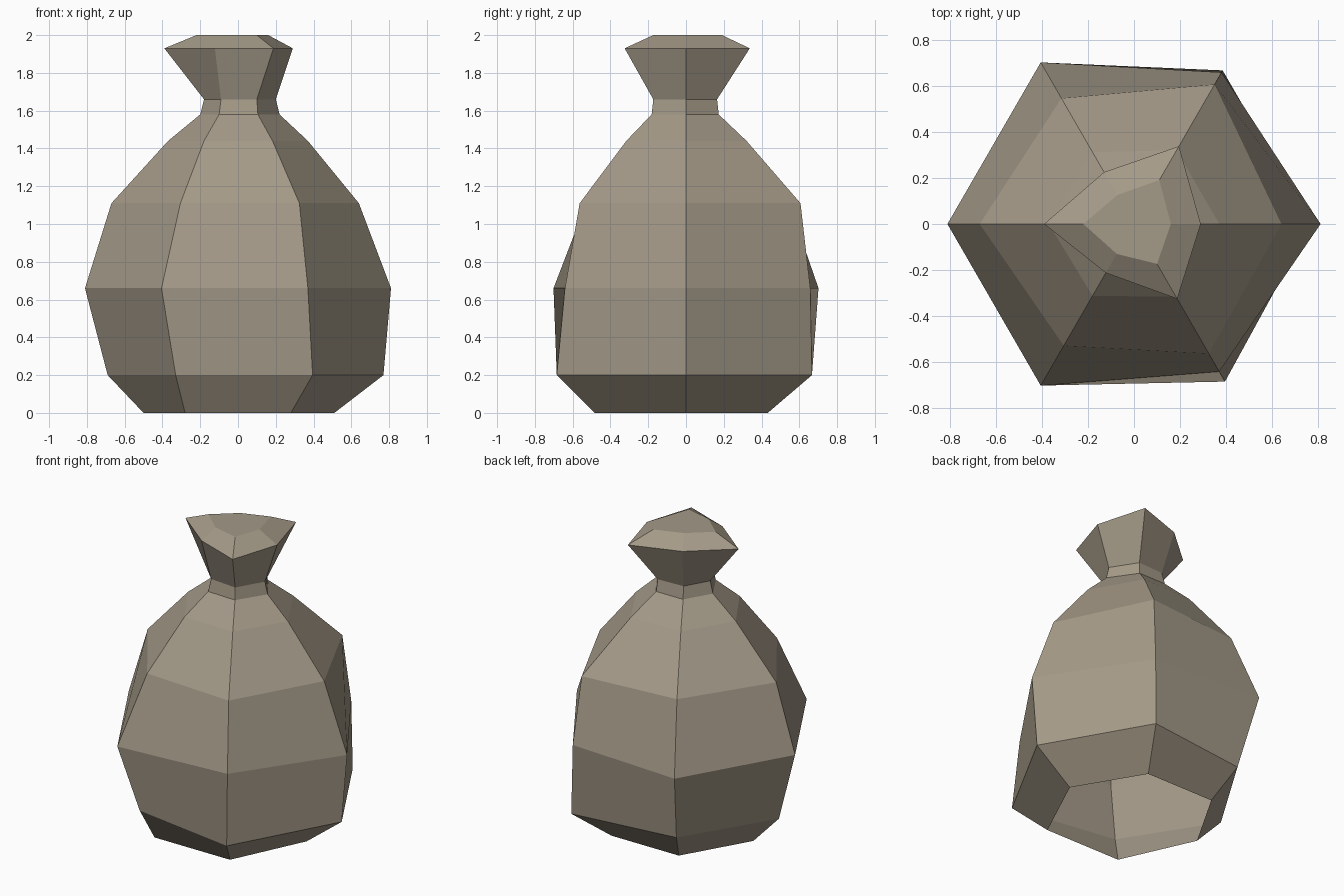
import bpy
import bmesh
from math import cos, sin, tau

if "Cube" in bpy.data.objects:
    bpy.data.objects.remove(bpy.data.objects["Cube"], do_unlink=True)

# Cloth colour
cloth = bpy.data.materials.new("tan cloth")
cloth.use_nodes = True
colour = (0.37, 0.32, 0.245, 1)
cloth.diffuse_color = colour
shader = cloth.node_tree.nodes["Principled BSDF"]
shader.inputs["Base Color"].default_value = colour
shader.inputs["Roughness"].default_value = 0.9

# Ring heights, then one radius profile for each corner of the six-sided sack
heights = (0, .2, .66, 1.11, 1.44, 1.58, 1.66, 1.93, 2)
profiles = {
    "left": (.51, .77, .81, .64, .37, .22, .20, .29, .16),
    "back left": (.5, .77, .76, .70, .37, .20, .19, .39, .22),
    "back right": (.5, .67, .81, .63, .36, .20, .18, .26, .145),
    "right": (.50, .69, .81, .67, .37, .20, .18, .39, .22),
    "front right": (.56, .66, .81, .61, .36, .20, .18, .245, .15),
    "front left": (.56, .79, .74, .65, .365, .21, .20, .375, .20),
}
sides = len(profiles)

bm = bmesh.new()
columns = []
for i, radii in enumerate(profiles.values()):
    c, s = cos(tau * i / sides), sin(tau * i / sides)
    columns.append([bm.verts.new((r * c, r * s, z)) for r, z in zip(radii, heights)])

# Walls: the fold in each panel mirrors between front and back
for i, near in enumerate(columns):
    far = columns[(i + 1) % sides]
    for k in range(len(heights) - 1):
        panel = [near[k], far[k], far[k + 1], near[k + 1]]
        if i >= sides // 2:
            panel = panel[1:] + panel[:1]
        bm.faces.new(panel)

# Closed top of the gathered mouth; the underside stays open
bm.faces.new([column[-1] for column in columns])

mesh = bpy.data.meshes.new("sack")
bm.to_mesh(mesh)
bm.free()
mesh.materials.append(cloth)
sack = bpy.data.objects.new("sack", mesh)
bpy.context.collection.objects.link(sack)
